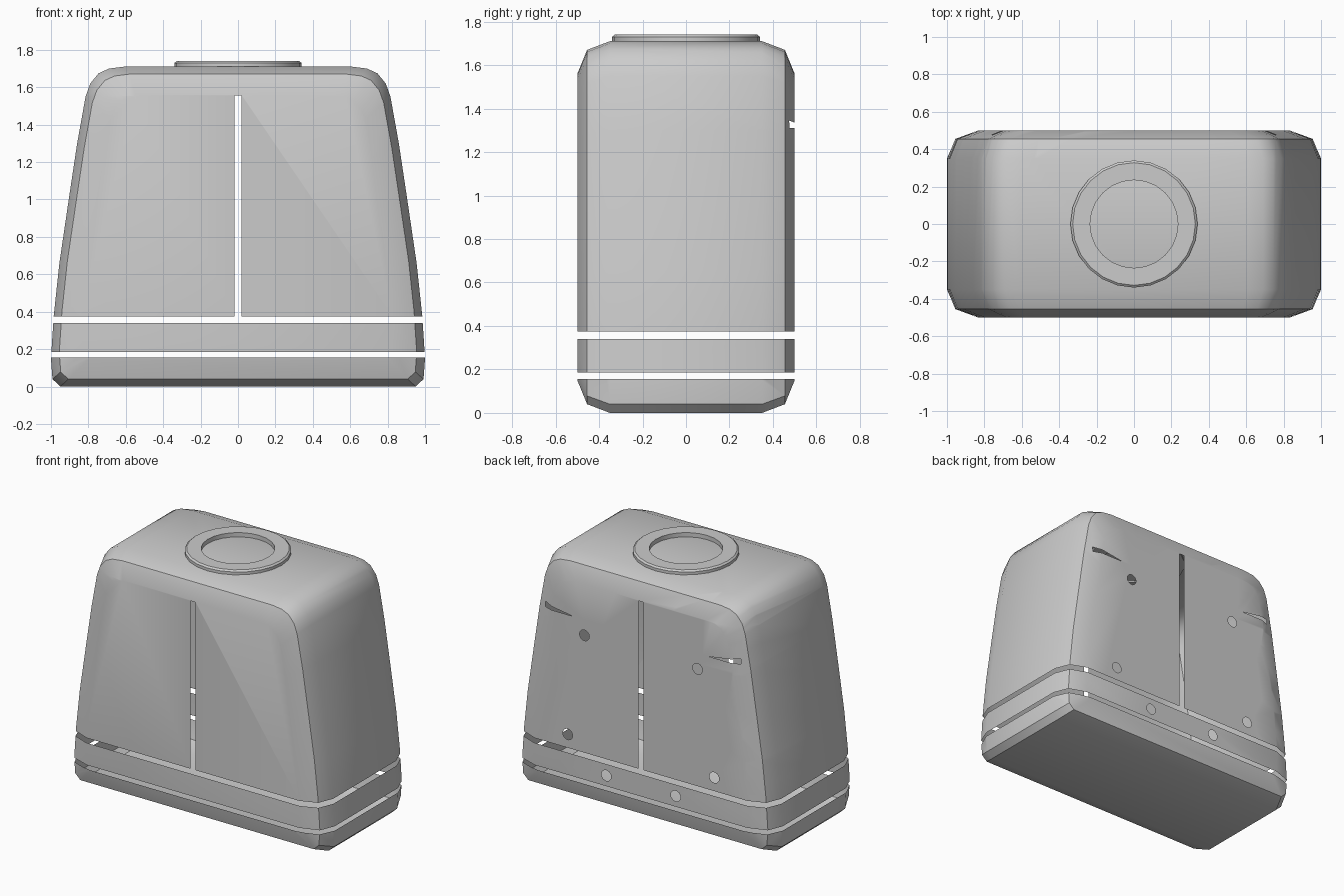
import bpy, bmesh, math
from mathutils import Vector

cube = bpy.data.objects.get("Cube")
if cube:
    bpy.data.objects.remove(cube, do_unlink=True)

grey = bpy.data.materials.new("plain_grey")
grey.use_nodes = True
grey.diffuse_color = (0.6, 0.6, 0.6, 1)
grey.node_tree.nodes["Principled BSDF"].inputs["Base Color"].default_value = (0.6, 0.6, 0.6, 1)

HEIGHT = 1.71
# half outline of the housing, bottom to top
HALF = [(0.95, 0), (0.992, 0.04), (1.0, 0.15), (0.985, 0.38), (0.955, 0.66),
        (0.905, 1.0), (0.86, 1.3), (0.815, 1.55), (0.79, 1.62), (0.745, 1.675),
        (0.69, 1.7), (0.61, HEIGHT)]
# depth and inset of each outline ring: rounded front and back edges
RINGS = [(-0.5, 0.15), (-0.455, 0.04), (-0.35, 0), (0.35, 0), (0.455, 0.04), (0.5, 0.15)]


def finish(name, bm):
    mesh = bpy.data.meshes.new(name)
    bm.to_mesh(mesh)
    bm.free()
    mesh.materials.append(grey)
    obj = bpy.data.objects.new(name, mesh)
    bpy.context.collection.objects.link(obj)
    bpy.ops.object.select_all(action='DESELECT')
    obj.select_set(True)
    bpy.context.view_layer.objects.active = obj
    bpy.ops.object.shade_smooth_by_angle(angle=math.radians(30))


def housing():
    """Closed thin skin lofted through the inset outlines."""
    bm = bmesh.new()
    outline = HALF + [(-x, z) for x, z in reversed(HALF)]
    loops = [[bm.verts.new((x * (1 - d / 0.9), y, d + z * (1 - 2 * d / HEIGHT)))
              for x, z in outline] for y, d in RINGS]
    n = len(outline)
    for a, b in zip(loops, loops[1:]):
        for i in range(n):
            j = (i + 1) % n
            bm.faces.new((a[i], a[j], b[j], b[i]))
    bm.faces.new(loops[0])
    bm.faces.new(loops[-1])
    bmesh.ops.recalc_face_normals(bm, faces=bm.faces)
    return bm


def trim(bm, z, keep_above):
    bmesh.ops.bisect_plane(bm, geom=bm.verts[:] + bm.edges[:] + bm.faces[:],
                           plane_co=(0, 0, z), plane_no=(0, 0, 1),
                           clear_inner=keep_above, clear_outer=not keep_above)


def cut(bm, shape, side):
    """Remove a convex x-z shape from the front (-1) or back (+1) skin."""
    cx = sum(p[0] for p in shape) / len(shape)
    cz = sum(p[1] for p in shape) / len(shape)
    inside = [f for f in bm.faces if f.calc_center_median().y * side > 0.4]
    for (x1, z1), (x2, z2) in zip(shape, shape[1:] + shape[:1]):
        co, no = Vector((x1, 0, z1)), Vector((z2 - z1, 0, x1 - x2)).normalized()
        if no.dot(Vector((cx, 0, cz)) - co) > 0:
            no = -no
        geom = set(inside)
        for f in inside:
            geom.update(f.verts, f.edges)
        res = bmesh.ops.bisect_plane(bm, geom=list(geom), plane_co=co, plane_no=no, dist=1e-5)
        inside = [f for f in res["geom"] if isinstance(f, bmesh.types.BMFace)
                  and no.dot(f.calc_center_median() - co) < 0]
    bmesh.ops.delete(bm, geom=inside, context='FACES')


def circle(x, z, r=0.038, n=14):
    return [(x + r * math.cos(math.tau * i / n), z + r * math.sin(math.tau * i / n))
            for i in range(n)]


# lower base with floor
base = housing()
trim(base, 0.155, False)
finish("lower_base", base)

# middle band with two screw holes at the back
band = housing()
trim(band, 0.185, True)
trim(band, 0.34, False)
for s in (-1, 1):
    cut(band, circle(0.27 * s, 0.26), 1)
finish("middle_band", band)

# upper shell: centre slots, back screw holes and wedge slits
shell = housing()
trim(shell, 0.375, True)
for side in (-1, 1):
    cut(shell, [(-0.02, 0.37), (0.02, 0.37), (0.02, 1.555), (-0.02, 1.555)], side)
for s in (-1, 1):
    cut(shell, circle(0.57 * s, 0.47), 1)
    cut(shell, circle(0.44 * s, 1.2), 1)
    cut(shell, [(0.53 * s, 1.31), (0.76 * s, 1.31), (0.76 * s, 1.345)], 1)
finish("upper_shell", shell)

# raised ring on the top
ring = bmesh.new()
section = [(0.235, 1.7), (0.235, 1.74), (0.328, 1.74), (0.34, 1.73), (0.34, 1.7)]
verts = [ring.verts.new((r, 0, z)) for r, z in section]
edges = [ring.edges.new((verts[i], verts[(i + 1) % 5])) for i in range(5)]
bmesh.ops.spin(ring, geom=verts + edges, axis=(0, 0, 1), cent=(0, 0, 0),
               angle=math.tau, steps=24, use_merge=True)
bmesh.ops.remove_doubles(ring, verts=ring.verts, dist=1e-4)
bmesh.ops.recalc_face_normals(ring, faces=ring.faces)
finish("top_ring", ring)
